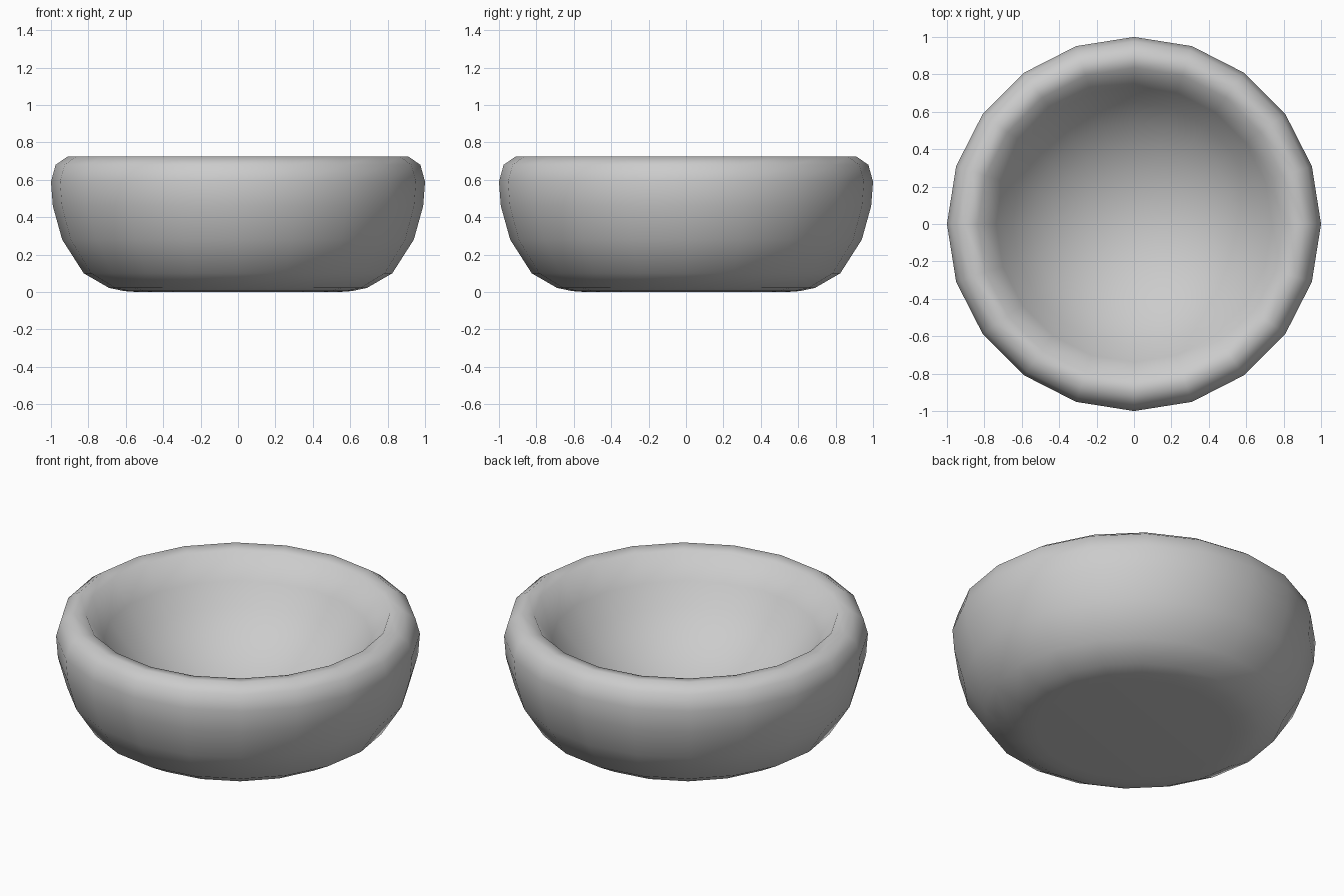
import bpy
import bmesh
import math

cube = bpy.data.objects.get("Cube")
if cube:
    bpy.data.objects.remove(cube, do_unlink=True)

SIDES = 20

# Half section (radius, height): base, outer wall and rolled rim
outer_wall = [(0, 0), (0.54, 0), (0.61, 0.005), (0.69, 0.022), (0.825, 0.1),
              (0.94, 0.28), (0.99, 0.46), (1.0, 0.59), (0.975, 0.68)]
rim = [(0.91, 0.725), (0.835, 0.713)]

# Hollow: a shallow spherical dish running down to the centre
DISH_RADIUS = 0.87
DISH_CENTRE = 1.035
hollow = [(DISH_RADIUS * math.sin(a), DISH_CENTRE - DISH_RADIUS * math.cos(a))
          for a in (math.radians(58 * i / 6) for i in range(6, -1, -1))]

# Revolve the section about the vertical axis
bm = bmesh.new()
points = [bm.verts.new((r, 0, z)) for r, z in outer_wall + rim + hollow]
edges = [bm.edges.new(pair) for pair in zip(points, points[1:])]
bmesh.ops.spin(bm, geom=points + edges, cent=(0, 0, 0), axis=(0, 0, 1),
               angle=math.tau, steps=SIDES, use_merge=False)
bmesh.ops.remove_doubles(bm, verts=bm.verts, dist=0.0005)
bmesh.ops.recalc_face_normals(bm, faces=bm.faces)
for face in bm.faces:
    face.smooth = True

mesh = bpy.data.meshes.new("bowl")
bm.to_mesh(mesh)
bm.free()
bowl = bpy.data.objects.new("bowl", mesh)
bpy.context.collection.objects.link(bowl)

# Plain mid grey finish
grey = bpy.data.materials.new("plain_grey")
grey.use_nodes = True
colour = (0.6, 0.6, 0.6, 1)
grey.diffuse_color = colour
for node in grey.node_tree.nodes:
    if node.type == "BSDF_PRINCIPLED":
        node.inputs["Base Color"].default_value = colour
mesh.materials.append(grey)
